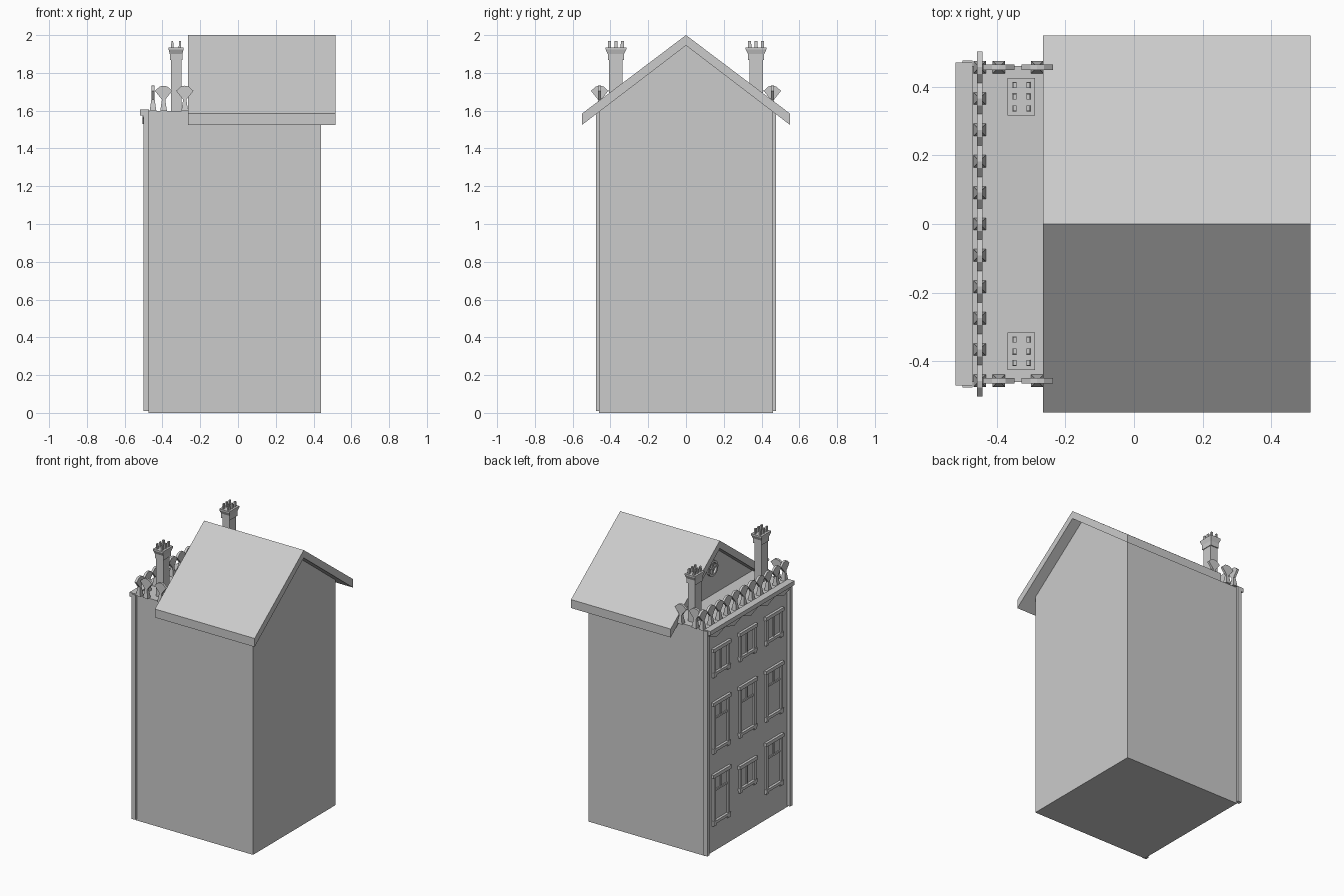
import bpy, bmesh, math

if "Cube" in bpy.data.objects:
    bpy.data.objects.remove(bpy.data.objects["Cube"])

stone = bpy.data.materials.new("light grey")
stone.diffuse_color = (0.6, 0.6, 0.6, 1)
stone.use_nodes = True
stone.node_tree.nodes["Principled BSDF"].inputs["Base Color"].default_value = stone.diffuse_color


def finish(name, bm):
    bmesh.ops.recalc_face_normals(bm, faces=bm.faces)
    me = bpy.data.meshes.new(name)
    bm.to_mesh(me)
    bm.free()
    me.materials.append(stone)
    ob = bpy.data.objects.new(name, me)
    bpy.context.collection.objects.link(ob)
    return ob


def loft(bm, rings):
    """Skin closed rings of points and cap both ends."""
    vs = [[bm.verts.new(p) for p in r] for r in rings]
    n = len(vs[0])
    for a, b in zip(vs, vs[1:]):
        for i in range(n):
            bm.faces.new((a[i], a[(i + 1) % n], b[(i + 1) % n], b[i]))
    bm.faces.new(vs[0][::-1])
    bm.faces.new(vs[-1])


def box(bm, x0, x1, y0, y1, z0, z1):
    loft(bm, [[(x0, y0, z), (x1, y0, z), (x1, y1, z), (x0, y1, z)] for z in (z0, z1)])


def prism_x(bm, prof, x0, x1):
    """Extrude a (y, z) profile along x."""
    loft(bm, [[(x, y, z) for y, z in prof] for x in (x0, x1)])


def stack(bm, cx, cy, levels):
    """Rectangular column from (half x, half y, z) levels."""
    loft(bm, [[(cx + sx * hx, cy + sy * hy, z)
               for sx, sy in ((-1, -1), (1, -1), (1, 1), (-1, 1))] for hx, hy, z in levels])


# Main body with flat terrace, and the gable wall above it
EAVE = 1.597
bm = bmesh.new()
box(bm, -0.475, 0.44, -0.46, 0.46, 0, EAVE)
finish("body", bm)
bm = bmesh.new()
prism_x(bm, [(-0.46, EAVE), (0.46, EAVE), (0, 1.945)], -0.2, 0.44)
finish("gable", bm)

# Pitched roof slab
bm = bmesh.new()
prism_x(bm, [(-0.55, 1.525), (0, 1.945), (0.55, 1.525),
             (0.55, 1.585), (0, 2.0), (-0.55, 1.585)], -0.265, 0.515)
finish("roof", bm)

# Round gable window: ring plus cross bars
bm = bmesh.new()
N, CZ = 16, 1.79
loops = []
for r, x in ((0.055, -0.2), (0.055, -0.215), (0.04, -0.215), (0.04, -0.2)):
    loops.append([bm.verts.new((x, r * math.cos(2 * math.pi * i / N),
                                CZ + r * math.sin(2 * math.pi * i / N))) for i in range(N)])
for k in range(4):
    a, b = loops[k], loops[(k + 1) % 4]
    for i in range(N):
        bm.faces.new((a[i], a[(i + 1) % N], b[(i + 1) % N], b[i]))
box(bm, -0.21, -0.199, -0.005, 0.005, CZ - 0.042, CZ + 0.042)
box(bm, -0.21, -0.199, -0.042, 0.042, CZ - 0.005, CZ + 0.005)
finish("round_window", bm)

# Corner pilasters
for s, side in ((1, "left"), (-1, "right")):
    bm = bmesh.new()
    y0, y1 = sorted((s * 0.45, s * 0.476))
    box(bm, -0.5, -0.47, y0, y1, 0.01, 1.6)
    finish("pilaster_" + side, bm)

# Cornice with wavy lower edge
bm = bmesh.new()
W = 0.465
waves = 5
low = [(-W + 2 * W * i / (2 * waves), 1.53 if i % 2 else 1.565) for i in range(2 * waves + 1)]
prism_x(bm, low + [(W, 1.605), (-W, 1.605)], -0.505, -0.47)
box(bm, -0.52, -0.47, -0.47, 0.47, 1.575, 1.605)
finish("cornice", bm)


# Facade windows: jambs, lintel, sill and glazing bars
def window(name, cy, z0, z1):
    bm = bmesh.new()
    xb = -0.474
    box(bm, -0.493, xb, cy - 0.1, cy + 0.1, z1 - 0.025, z1)
    box(bm, -0.493, xb, cy - 0.095, cy + 0.095, z0, z0 + 0.02)
    for s in (-1, 1):
        box(bm, -0.488, xb, cy + s * 0.08 - 0.011, cy + s * 0.08 + 0.011, z0 + 0.02, z1 - 0.025)
        box(bm, -0.49, xb, cy + s * 0.08 - 0.014, cy + s * 0.08 + 0.014, z0 - 0.015, z0)
    if z1 - z0 > 0.3:
        zt = z1 - 0.12
        box(bm, -0.482, xb, cy - 0.07, cy + 0.07, zt - 0.006, zt + 0.006)
        box(bm, -0.482, xb, cy - 0.006, cy + 0.006, zt, z1 - 0.025)
    else:
        box(bm, -0.482, xb, cy - 0.006, cy + 0.006, z0 + 0.02, z1 - 0.025)
    finish(name, bm)


for c, cy in enumerate((0.295, 0.0, -0.295)):
    low_span = (0.32, 0.5) if c == 1 else (0.2, 0.55)
    for r, (z0, z1) in enumerate((low_span, (0.71, 1.06), (1.25, 1.44))):
        window(f"window_{r}_{c}", cy, z0, z1)

# Fan finials along the terrace edge
FAN = [(-0.01, 1.66), (0.01, 1.66), (0.046, 1.705), (0.02, 1.728),
       (0, 1.732), (-0.02, 1.728), (-0.046, 1.705)]


def finial(bm, cx, cy, along_y):
    stack(bm, cx, cy, [(0.018, 0.018, EAVE), (0.01, 0.01, 1.65), (0.006, 0.006, 1.69)])
    t = 0.008
    loft(bm, [[(cx + d, cy + u, z) if along_y else (cx + u, cy + d, z) for u, z in FAN]
              for d in (-t, t)])


bm = bmesh.new()
for i in range(11):
    finial(bm, -0.45, -0.457 + i * 0.0914, True)
finish("front_finials", bm)
bm = bmesh.new()
for s in (-1, 1):
    for x in (-0.394, -0.282):
        finial(bm, x, s * 0.457, False)
finish("side_finials", bm)

# Chimneys with flared caps and pots
for s, side in ((1, "left"), (-1, "right")):
    cx, cy = -0.328, s * 0.371
    bm = bmesh.new()
    stack(bm, cx, cy, [(0.028, 0.036, EAVE), (0.028, 0.036, 1.87)])
    stack(bm, cx, cy, [(0.033, 0.043, 1.868), (0.033, 0.043, 1.9),
                       (0.04, 0.055, 1.925), (0.04, 0.055, 1.935)])
    finish("chimney_" + side, bm)
    bm = bmesh.new()
    for px in (-0.02, 0.02):
        for py in (-0.034, 0, 0.034):
            stack(bm, cx + px, cy + py, [(0.006, 0.009, 1.93), (0.005, 0.008, 1.97)])
    finish("chimney_pots_" + side, bm)
